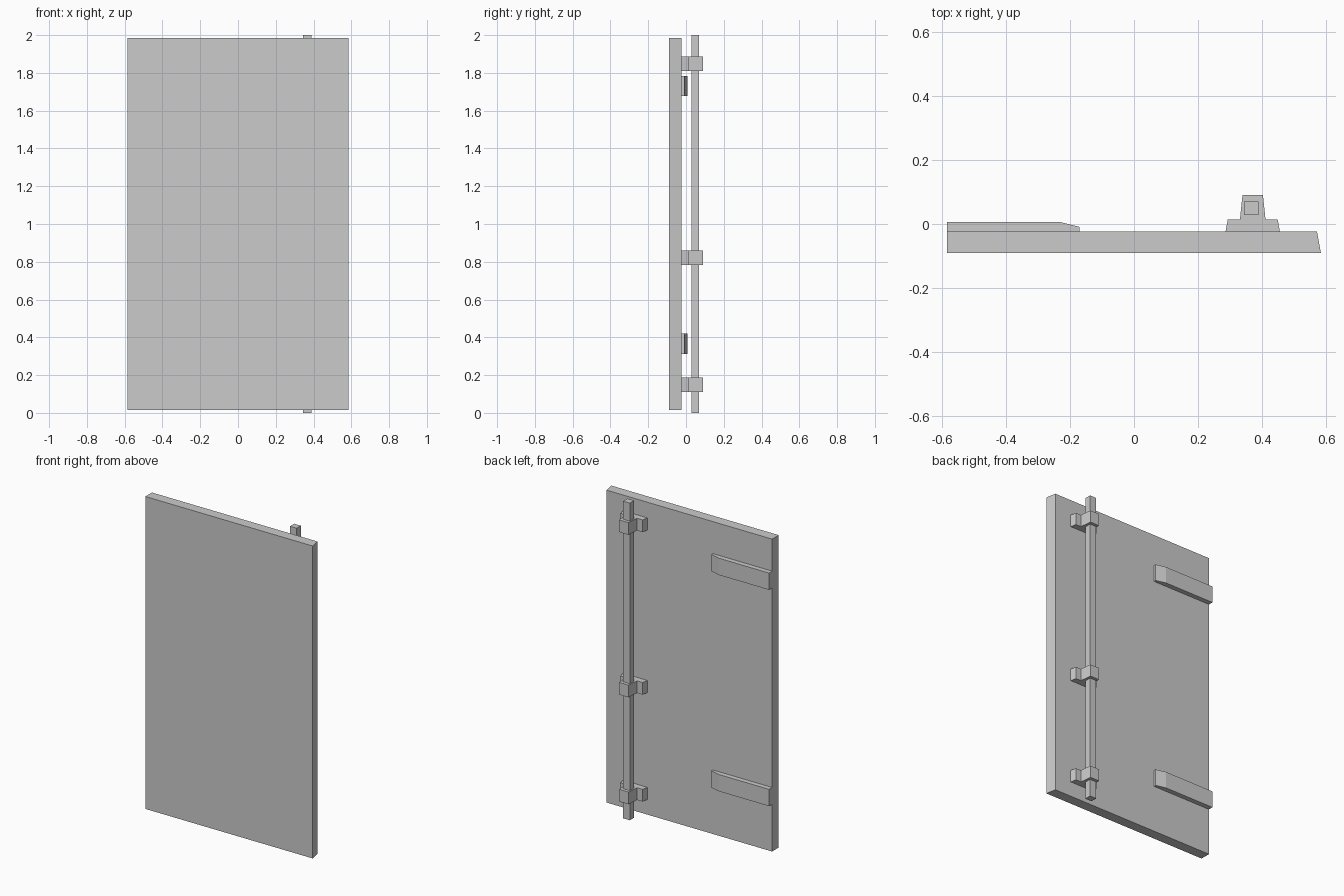
import bpy
import bmesh

cube = bpy.data.objects.get("Cube")
if cube:
    bpy.data.objects.remove(cube, do_unlink=True)

# One flat grey for the whole door
grey = bpy.data.materials.new("plain_grey")
grey.use_nodes = True
colour = (0.6, 0.6, 0.6, 1.0)
grey.diffuse_color = colour
grey.node_tree.nodes["Principled BSDF"].inputs["Base Color"].default_value = colour


def extrude_plan(name, plan, z0, z1):
    """Raise a closed plan outline (x, y) from z0 to z1."""
    bm = bmesh.new()
    base = bm.faces.new([bm.verts.new((x, y, z0)) for x, y in plan])
    top = bmesh.ops.extrude_face_region(bm, geom=[base])["geom"]
    verts = [v for v in top if isinstance(v, bmesh.types.BMVert)]
    bmesh.ops.translate(bm, vec=(0, 0, z1 - z0), verts=verts)
    bmesh.ops.recalc_face_normals(bm, faces=bm.faces)
    mesh = bpy.data.meshes.new(name)
    bm.to_mesh(mesh)
    bm.free()
    mesh.materials.append(grey)
    obj = bpy.data.objects.new(name, mesh)
    bpy.context.collection.objects.link(obj)
    return obj


BACK = -0.024

# Door panel with a bevelled closing edge
extrude_plan("door_panel",
             [(-0.584, -0.09), (0.584, -0.09), (0.572, BACK), (-0.584, BACK)],
             0.015, 1.985)

# Strap hinges with a chamfered tip
strap = [(-0.584, BACK), (-0.171, BACK), (-0.171, -0.009),
         (-0.235, 0.007), (-0.584, 0.007)]
for label, z in (("lower", 0.313), ("upper", 1.677)):
    extrude_plan(label + "_hinge_strap", strap, z, z + 0.106)

# Vertical locking bar
extrude_plan("locking_bar",
             [(0.343, 0.028), (0.389, 0.028), (0.389, 0.07), (0.343, 0.07)],
             0.0, 2.0)

# Flanged brackets holding the bar: half outline mirrored about its middle
half = [(0.085, BACK), (0.078, 0.014), (0.04, 0.014), (0.032, 0.09)]
middle = 0.371
bracket = ([(middle + x, y) for x, y in half]
           + [(middle - x, y) for x, y in reversed(half)])
for label, z in (("lower", 0.11), ("middle", 0.784), ("upper", 1.809)):
    extrude_plan(label + "_bar_bracket", bracket, z, z + 0.077)
